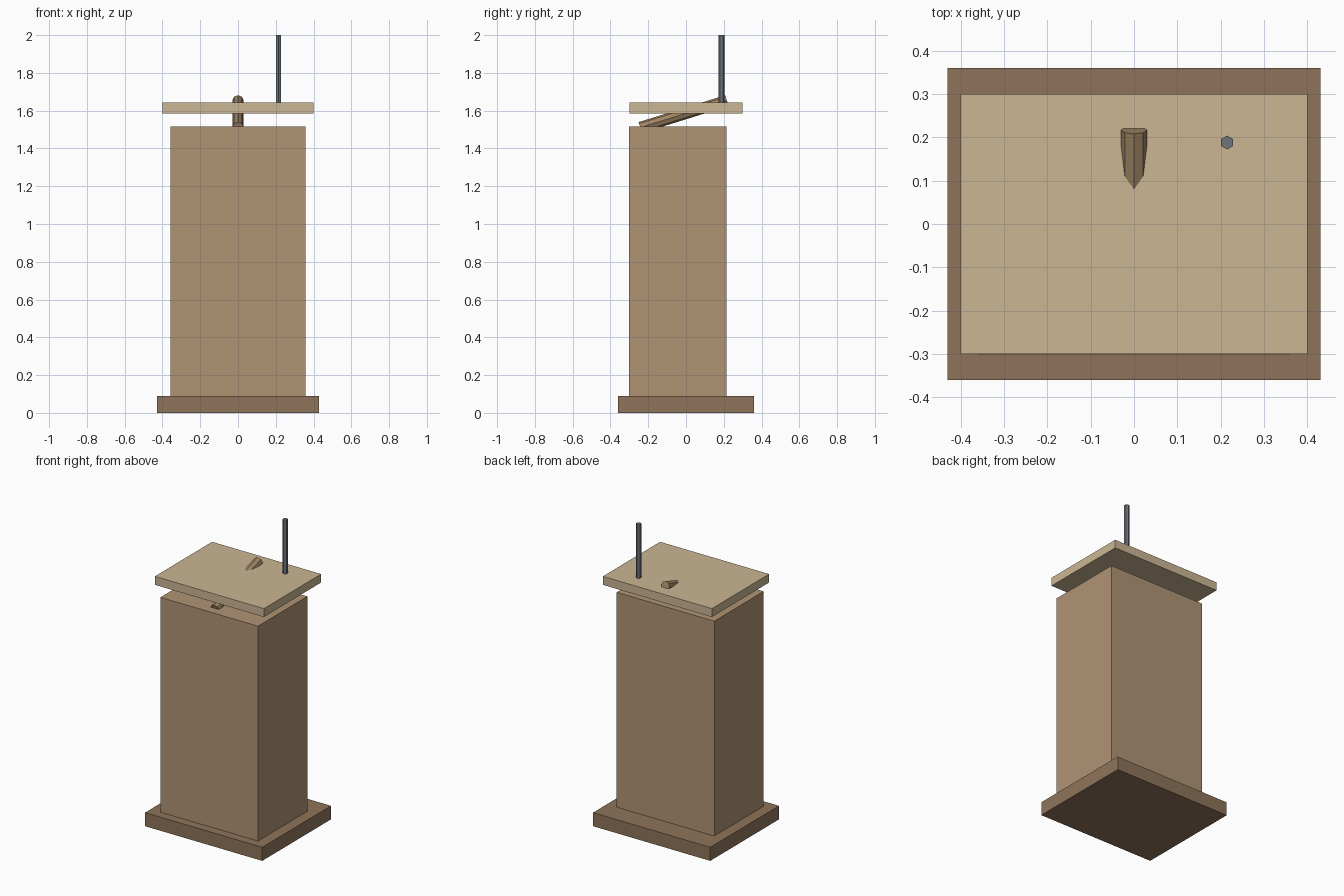
import bpy, math

if "Cube" in bpy.data.objects:
    bpy.data.objects.remove(bpy.data.objects["Cube"])


def paint(obj, name, hex_rgb):
    mat = bpy.data.materials.get(name) or bpy.data.materials.new(name)
    srgb = [int(hex_rgb[i:i + 2], 16) / 255 for i in (0, 2, 4)]
    mat.diffuse_color = [((c + 0.055) / 1.055) ** 2.4 for c in srgb] + [1]
    mat.use_nodes = True
    mat.node_tree.nodes["Principled BSDF"].inputs["Base Color"].default_value = mat.diffuse_color
    obj.data.materials.append(mat)


def box(name, x, y, z, mat, rgb):
    spans = (x, y, z)
    bpy.ops.mesh.primitive_cube_add(size=1, location=[(a + b) / 2 for a, b in spans])
    obj = bpy.context.object
    obj.name = name
    obj.scale = [b - a for a, b in spans]
    bpy.ops.object.transform_apply(location=False, rotation=False, scale=True)
    paint(obj, mat, rgb)


def rod(name, sides, radius, length, loc, tilt, mat, rgb):
    bpy.ops.mesh.primitive_cylinder_add(vertices=sides, radius=radius, depth=length,
                                        location=loc, rotation=(tilt, 0, 0))
    obj = bpy.context.object
    obj.name = name
    paint(obj, mat, rgb)


# Plinth, cabinet and overhanging desk slab
box("base", (-0.43, 0.43), (-0.36, 0.36), (0, 0.09), "dark_wood", "8F745A")
box("body", (-0.358, 0.358), (-0.302, 0.215), (0.09, 1.515), "mid_wood", "B09474")
box("desk_top", (-0.4, 0.4), (-0.3, 0.3), (1.586, 1.642), "light_wood", "CBB694")

# Eight-sided sloping rod passing through the desk slab
rod("sloping_rod", 8, 0.03, 0.48, (0, -0.0125, 1.582),
    math.radians(17.2 - 90), "rod_wood", "A08564")

# Six-sided upright microphone stem
rod("microphone_stem", 6, 0.016, 0.36, (0.215, 0.188, 1.82), 0, "dark_metal", "6E757B")
